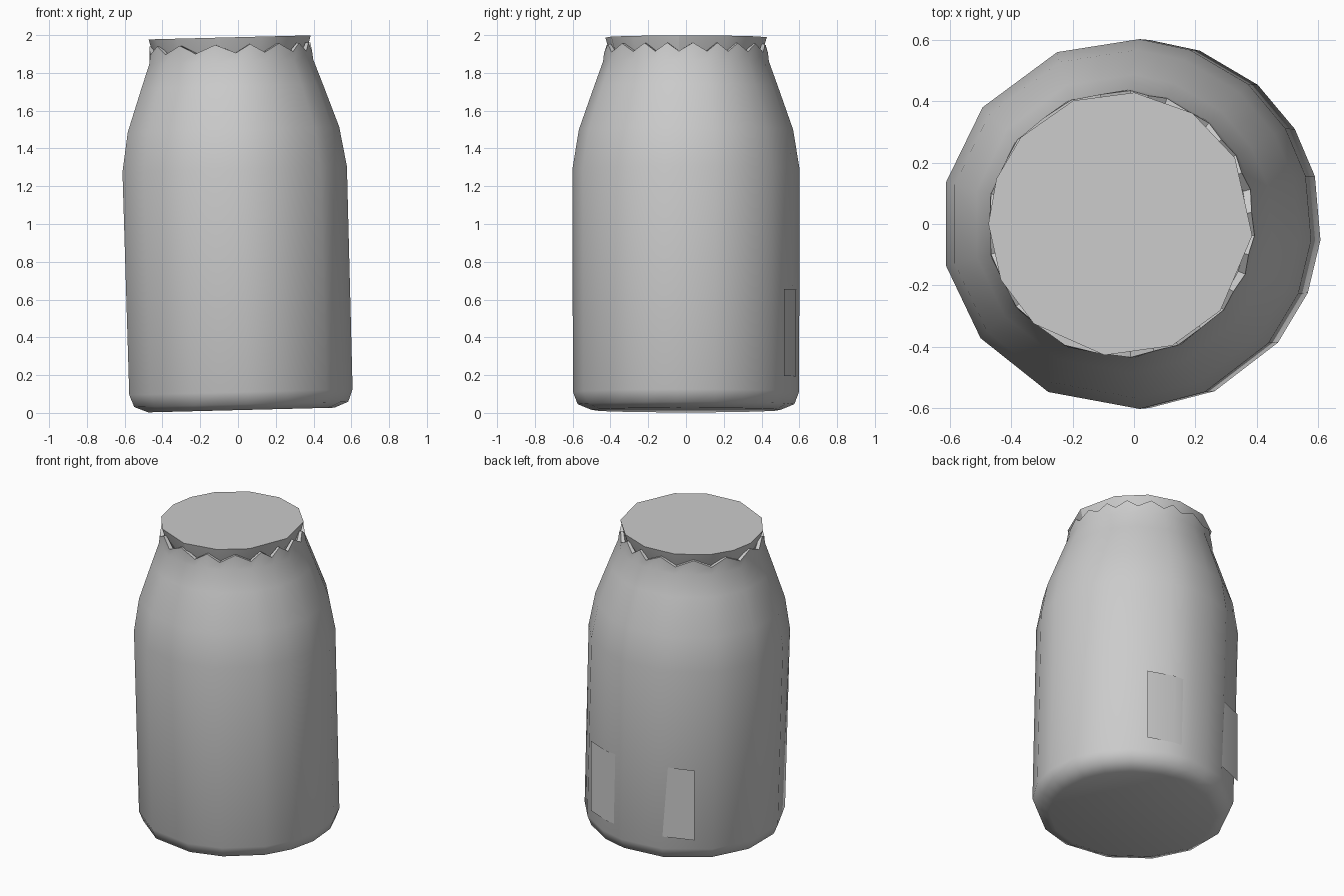
import bpy, bmesh
from math import radians, sin, cos

if "Cube" in bpy.data.objects:
    bpy.data.objects.remove(bpy.data.objects["Cube"])


def lean(x, y, z):
    # whole jar leans slightly to the left as it rises
    return (x + 0.012 - 0.028 * z, y, z + 0.025 * x)


def ring(r, z, angles):
    return [(r * cos(radians(a)), r * sin(radians(a)), z) for a in angles]


def split(pts):
    # insert the midpoint of every side
    out = []
    for i, p in enumerate(pts):
        q = pts[(i + 1) % len(pts)]
        out += [p, tuple((a + b) / 2 for a, b in zip(p, q))]
    return out


def loft(name, rings, cap_first=False, cap_last=False, smooth=None):
    bm = bmesh.new()
    vs = [[bm.verts.new(lean(*p)) for p in r] for r in rings]
    n = len(vs[0])
    for a, b in zip(vs, vs[1:]):
        for i in range(n):
            j = (i + 1) % n
            bm.faces.new((a[i], a[j], b[j], b[i]))
    if cap_first:
        bm.faces.new(vs[0][::-1])
    if cap_last:
        bm.faces.new(vs[-1])
    return finish(name, bm, smooth)


def finish(name, bm, smooth):
    me = bpy.data.meshes.new(name)
    bm.to_mesh(me)
    bm.free()
    ob = bpy.data.objects.new(name, me)
    bpy.context.collection.objects.link(ob)
    if smooth:
        bpy.ops.object.select_all(action='DESELECT')
        ob.select_set(True)
        bpy.context.view_layer.objects.active = ob
        bpy.ops.object.shade_smooth_by_angle(angle=radians(smooth))
    return ob


# Jar body with a ruffled upper edge
sides = [-86, -65, -40, -22, -5, 15, 31, 49, 70, 86, 112, 141, 167, 193, 218, 245]
profile = [(0.50, 0.015), (0.575, 0.045), (0.60, 0.11), (0.603, 1.29),
           (0.568, 1.5), (0.487, 1.73), (0.44, 1.86)]
body = [split(ring(r, z, sides)) for r, z in profile]
even = [(0.435, 1.905), (0.41, 1.905), (0.38, 1.88)]
odd = [(0.427, 1.95), (0.41, 1.95), (0.38, 1.88)]
for (r0, z0), (r1, z1) in zip(even, odd):
    mids = [(a + b) / 2 for a, b in zip(sides, sides[1:] + [sides[0] + 360])]
    body.append([p for pair in zip(ring(r0, z0, sides), ring(r1, z1, mids))
                 for p in pair])
loft("jar_body", body, cap_first=True, smooth=50)

# Lid, slightly flared towards the top
lid_sides = [-5, 30, 57, 84, 111, 139, 160, 180, 205, 229, 263, 293, 319]
lid = [ring(0.395, 1.88, lid_sides), ring(0.415, 1.935, lid_sides),
       ring(0.430, 1.988, lid_sides)]
loft("lid", lid, cap_first=True, cap_last=True, smooth=30)

# Label on the back, its ends lifting off the jar
bm = bmesh.new()
arc = [(-0.40, 0.485), (-0.22, 0.556), (0.04, 0.590), (0.17, 0.580), (0.33, 0.52)]
low = [bm.verts.new((x, y, 0.19 + 0.02 * x)) for x, y in arc]
top = [bm.verts.new((x, y, 0.65 + 0.02 * x)) for x, y in arc]
for i in range(len(arc) - 1):
    bm.faces.new((low[i + 1], low[i], top[i], top[i + 1]))
finish("back_label", bm, 60)
